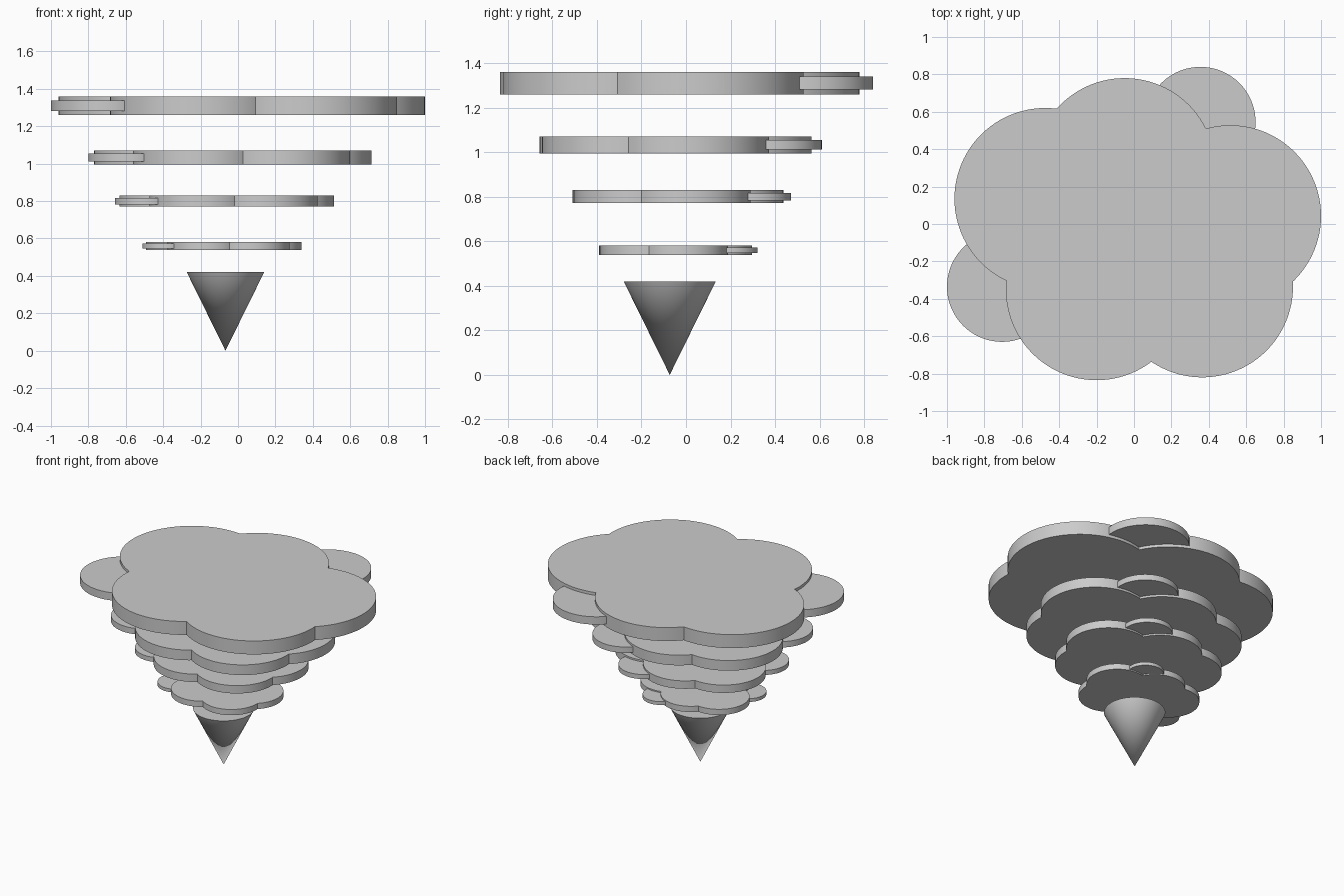
import bpy
from math import pi

# puff discs of one cloud layer: x, y, radius, thickness (full-size layer)
PUFFS = [
    (-0.475, 0.135, 0.485, 0.10),
    (-0.05, 0.295, 0.485, 0.10),
    (0.515, 0.043, 0.485, 0.10),
    (0.365, -0.335, 0.485, 0.10),
    (-0.20, -0.35, 0.485, 0.10),
    (0.355, 0.545, 0.295, 0.058),
    (-0.705, -0.335, 0.295, 0.058),
]

# layers from top to bottom: centre x, y, z and scale
LAYERS = [
    (0.0, 0.0, 1.31, 1.0),
    (-0.043, -0.026, 1.033, 0.757),
    (-0.072, -0.02, 0.80, 0.586),
    (-0.085, -0.035, 0.56, 0.425),
]


def finish(name):
    ob = bpy.context.object
    ob.name = name
    bpy.ops.object.shade_smooth_by_angle(angle=pi / 5)
    return ob


# stacked cloud layers
for i, (cx, cy, cz, s) in enumerate(LAYERS, 1):
    for j, (x, y, r, t) in enumerate(PUFFS, 1):
        bpy.ops.mesh.primitive_cylinder_add(
            vertices=96, radius=r * s, depth=t * s,
            location=(cx + x * s, cy + y * s, cz))
        finish(f"cloud_layer_{i}_puff_{j}")

# pointed tip standing on the ground
bpy.ops.mesh.primitive_cone_add(
    vertices=96, radius1=0, radius2=0.207, depth=0.42,
    location=(-0.067, -0.073, 0.21))
finish("funnel_tip")
